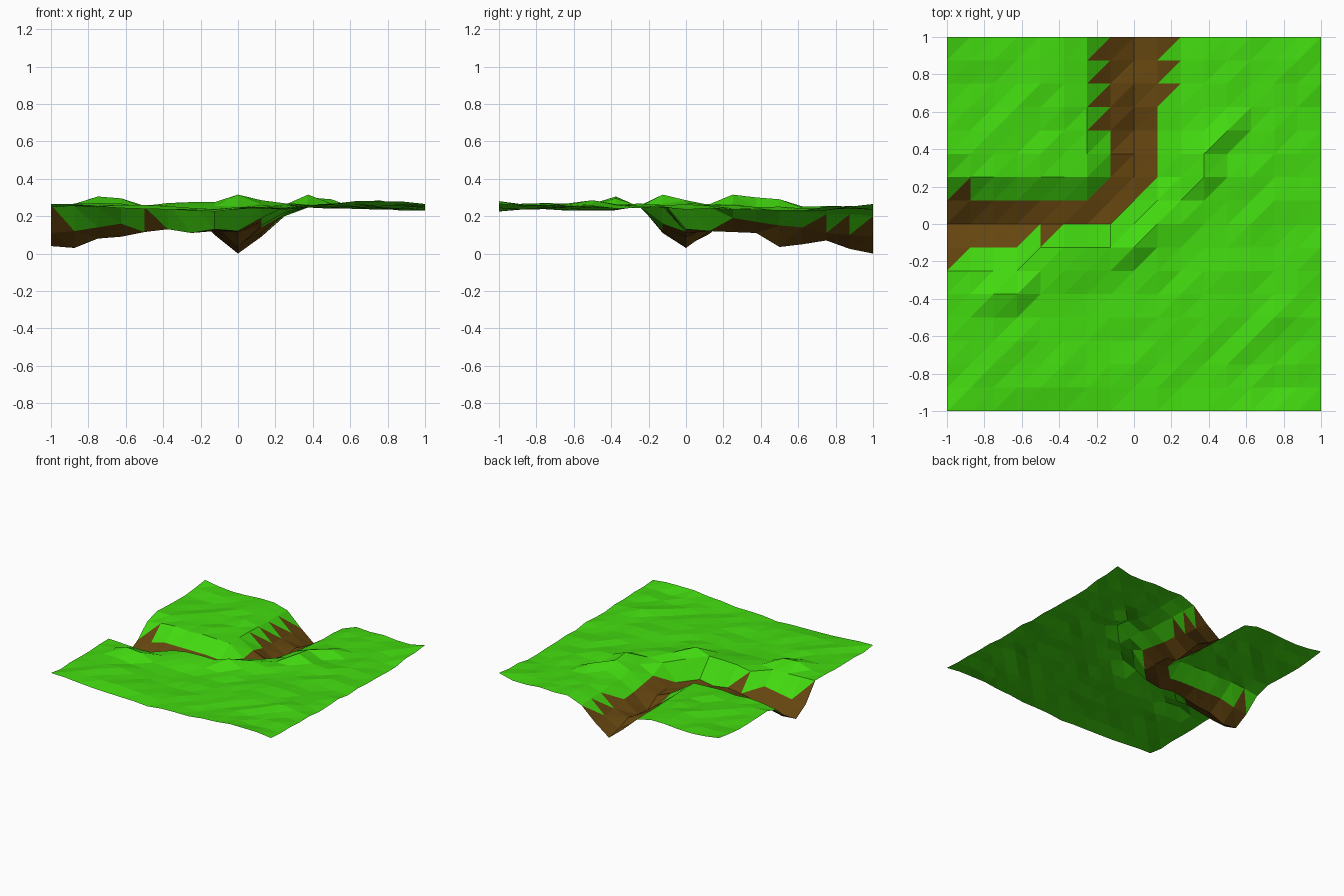
import bpy, bmesh, random, math

if "Cube" in bpy.data.objects:
    bpy.data.objects.remove(bpy.data.objects["Cube"])

random.seed(4)
N, STEP = 16, 0.125


def material(name, color):
    m = bpy.data.materials.new(name)
    m.diffuse_color = color
    m.use_nodes = True
    m.node_tree.nodes["Principled BSDF"].inputs["Base Color"].default_value = m.diffuse_color
    return m


def meadow(x, y):
    """Gently rolling ground height."""
    z = 0.25 + 0.012 * math.sin(4 * x + 2 * y) + random.uniform(-0.01, 0.01)
    if y < -0.9:                                   # front edge dips, then rises
        z += 0.028 * math.sin(3 * x - 0.3) * (1 - abs(x) ** 4)
    return min(max(z, 0.228 if y > -0.9 else 0.205), 0.28)


height = {(i, j): meadow(-1 + i * STEP, -1 + j * STEP)
          for i in range(N + 1) for j in range(N + 1)}

# River bed, left arm: rows across the channel, x = -1 .. -0.125
left_arm = {
    6: [.26, .255, .25, .25, .255, .26, .26, .255],
    7: [.11, .12, .14, .16, .25, .27, .275, .275],
    8: [.04, .03, .08, .09, .115, .13, .11, .13],
    9: [.105, .12, .15, .15, .15, .15, .14, .12],
    10: [.21, .23, .24, .23, .24, .235, .23, .14],
}
for j, row in left_arm.items():
    for i, z in enumerate(row):
        height[i, j] = z

# River bed, back arm: columns across the channel, y = 0.25 .. 1
back_arm = {
    6: [.23, .23, .23, .225, .22, .22, .215],
    7: [.14, .16, .13, .12, .11, .11, .10],
    8: [.115, .11, .035, .05, .07, .025, 0],
    9: [.19, .17, .15, .14, .11, .10, .09],
    10: [.25, .25, .22, .22, .21, .21, .20],
}
for i, col in back_arm.items():
    for k, z in enumerate(col):
        height[i, 10 + k] = z

# River bend and single bumps
height.update({(8, 9): .12, (9, 9): .25, (8, 8): .265, (9, 8): .285, (8, 7): .315,
               (9, 7): .265, (8, 6): .25, (11, 10): .315, (11, 11): .30,
               (10, 9): .26, (2, 5): .305, (3, 5): .295, (14, 4): .285, (12, 12): .29})
for corner in ((0, 0), (N, 0), (0, N), (N, N)):
    height[corner] = 0.265

# Triangulated terrain; low faces are bare earth
bm = bmesh.new()
v = {(i, j): bm.verts.new((-1 + i * STEP, -1 + j * STEP, z))
     for (i, j), z in height.items()}
for i in range(N):
    for j in range(N):
        a, b, c, d = v[i, j], v[i + 1, j], v[i + 1, j + 1], v[i, j + 1]
        for tri in ((a, b, c), (a, c, d)):
            f = bm.faces.new(tri)
            f.material_index = int(sum(p.co.z for p in tri) / 3 < 0.168)

mesh = bpy.data.meshes.new("terrain")
bm.to_mesh(mesh)
bm.free()
mesh.materials.append(material("grass", (0.055, 0.70, 0.005, 1)))
mesh.materials.append(material("earth", (0.13, 0.06, 0.005, 1)))
bpy.context.collection.objects.link(bpy.data.objects.new("terrain", mesh))
